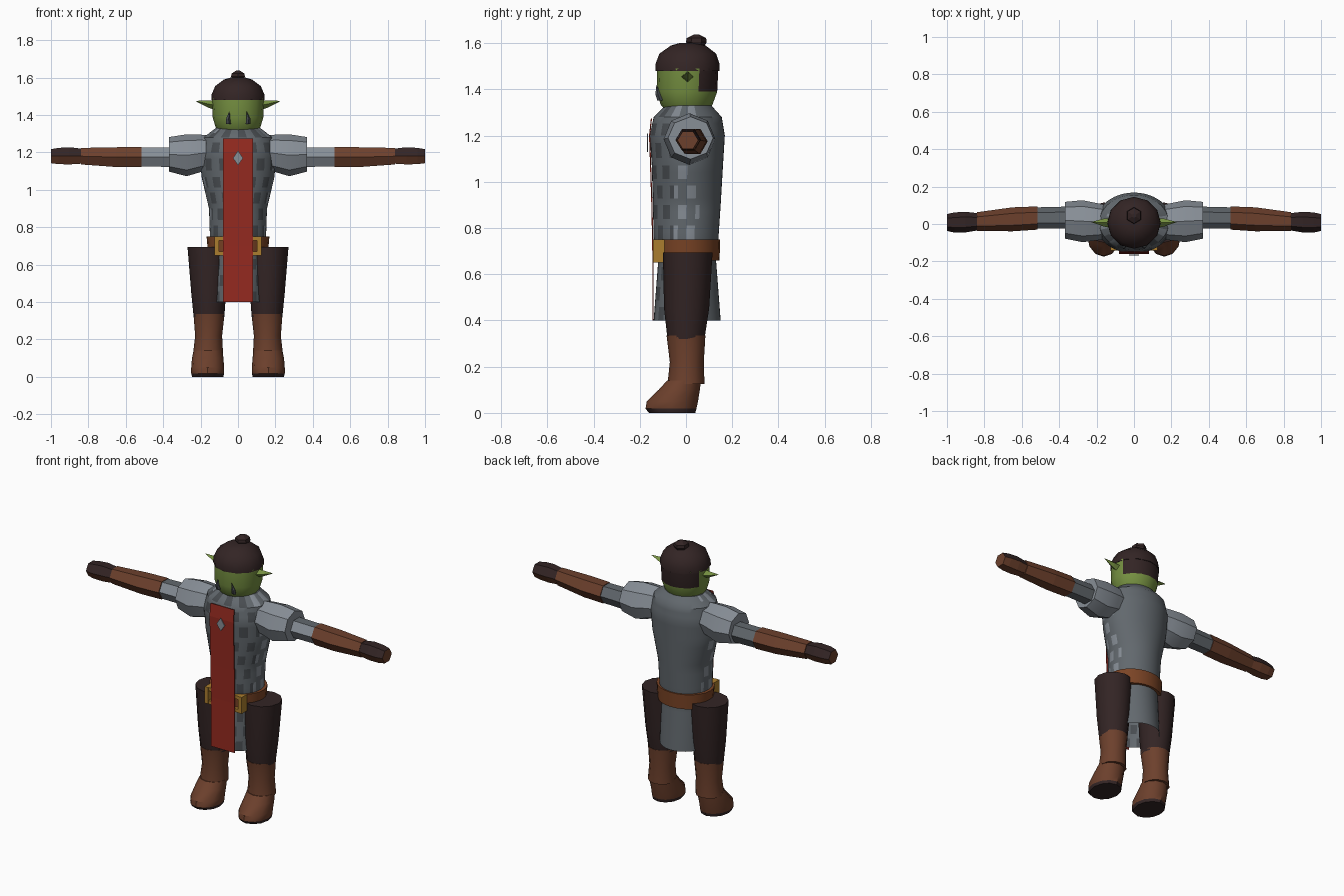
import bpy, bmesh, math
from mathutils import Vector

cube = bpy.data.objects.get("Cube")
if cube:
    bpy.data.objects.remove(cube)


def material(name, r, g, b):
    m = bpy.data.materials.new(name)
    m.use_nodes = True
    # convert display values to linear
    col = [(c / 255) ** 2.2 for c in (r, g, b)] + [1]
    m.diffuse_color = col
    m.node_tree.nodes["Principled BSDF"].inputs["Base Color"].default_value = col
    return m


steel = material("steel", 98, 104, 109)
light = material("light_steel", 134, 141, 149)
dark = material("dark_steel", 74, 78, 82)
red = material("red_cloth", 148, 46, 37)
brown = material("brown_leather", 108, 66, 48)
belt_brown = material("belt_leather", 122, 70, 42)
black = material("dark_brown", 54, 41, 41)
green = material("green_skin", 117, 143, 67)
gold = material("gold", 170, 125, 50)


def finish(name, bm, mats, rule=None, smooth=35):
    bmesh.ops.recalc_face_normals(bm, faces=bm.faces)
    if rule:
        for f in bm.faces:
            f.material_index = rule(f.calc_center_median(), f.normal)
    me = bpy.data.meshes.new(name)
    bm.to_mesh(me)
    bm.free()
    for m in mats:
        me.materials.append(m)
    ob = bpy.data.objects.new(name, me)
    bpy.context.collection.objects.link(ob)
    if smooth:
        bpy.ops.object.select_all(action="DESELECT")
        ob.select_set(True)
        bpy.context.view_layer.objects.active = ob
        bpy.ops.object.shade_smooth_by_angle(angle=math.radians(smooth))
    return ob


def loft(name, rings, mats, n=12, axis="z", rule=None, pattern=None,
         turn=0, bottom=True, smooth=35):
    """Rings are (height, centre a, centre b, radius a, radius b)."""
    bm = bmesh.new()
    rows = []
    for h, a, b, ra, rb in rings:
        row = []
        for i in range(n):
            t = math.tau * (i + turn) / n
            u, v = a + ra * math.cos(t), b + rb * math.sin(t)
            row.append(bm.verts.new((u, v, h) if axis == "z" else (h, u, v)))
        rows.append(row)
    for j in range(len(rows) - 1):
        for i in range(n):
            k = (i + 1) % n
            f = bm.faces.new((rows[j][i], rows[j][k], rows[j + 1][k], rows[j + 1][i]))
            if pattern:
                f.material_index = pattern(i, j, f.calc_center_median())
    if bottom:
        bm.faces.new(rows[0])
    bm.faces.new(rows[-1])
    return finish(name, bm, mats, rule, smooth)


def span(z, x, y0, y1, rx):
    """Ring given by its front and back limits."""
    return (z, x, (y0 + y1) / 2, rx, (y1 - y0) / 2)


def resample(rings, step):
    out = []
    for p, q in zip(rings, rings[1:]):
        k = max(1, round((q[0] - p[0]) / step))
        out += [tuple(Vector(p).lerp(Vector(q), i / k)) for i in range(k)]
    return out + [rings[-1]]


def box(name, centre, size, mat):
    bm = bmesh.new()
    bmesh.ops.create_cube(bm, size=1)
    for v in bm.verts:
        v.co = Vector(c + s * d for c, s, d in zip(centre, size, v.co))
    return finish(name, bm, [mat], smooth=0)


# Mail tunic: staggered scales, dark on the front and light on the sides
def scales(i, j, c):
    if c.y > 0.05 or j % 3 == 2 or (i + 2 * (j // 3 % 2)) % 4 > 1:
        return 0
    return 1 if c.y < -0.06 else 2


tunic = [span(0.40, 0, -0.14, 0.15, 0.14), span(0.66, 0, -0.12, 0.13, 0.135),
         span(0.75, 0, -0.14, 0.14, 0.15), span(0.90, 0, -0.143, 0.15, 0.155),
         span(1.07, 0, -0.148, 0.16, 0.195), span(1.20, 0, -0.157, 0.168, 0.205),
         span(1.28, 0, -0.14, 0.155, 0.185), span(1.33, 0, -0.09, 0.11, 0.12)]
loft("tunic", resample(tunic, 0.03), [steel, dark, light], 48,
     pattern=scales, bottom=False)

# Belt and buckle
loft("belt", [span(0.66, 0, -0.135, 0.145, 0.16), span(0.75, 0, -0.14, 0.148, 0.168)],
     [belt_brown], 24)
for z in (0.66, 0.74):
    box("buckle_bar", (0, -0.121, z), (0.25, 0.04, 0.02), gold)
for s in (-1, 1):
    box("buckle_side", (s * 0.113, -0.118, 0.70), (0.024, 0.05, 0.1), gold)

# Tabard with a pale diamond
bm = bmesh.new()
edges = []
for z, y in ((1.275, -0.152), (1.2, -0.16), (0.9, -0.15), (0.7, -0.146), (0.4, -0.146)):
    edges.append([bm.verts.new((s * 0.08, y, z)) for s in (-1, 1)])
for a, b in zip(edges, edges[1:]):
    bm.faces.new((a[0], b[0], b[1], a[1]))
tabard = finish("tabard", bm, [red], smooth=0)
tabard.modifiers.new("thickness", "SOLIDIFY").thickness = 0.005
bm = bmesh.new()
bm.faces.new([bm.verts.new(p) for p in ((0, -0.164, 1.21), (-0.027, -0.164, 1.17),
                                        (0, -0.164, 1.13), (0.027, -0.164, 1.17))])
emblem = finish("tabard_diamond", bm, [light], smooth=0)
emblem.modifiers.new("thickness", "SOLIDIFY").thickness = 0.004

# Head, painted dark where the hair runs down the back
loft("head", [span(1.31, 0, -0.09, 0.10, 0.10), span(1.335, 0, -0.11, 0.115, 0.12),
              span(1.39, 0, -0.127, 0.135, 0.136), span(1.49, 0, -0.125, 0.14, 0.14)],
     [green, black], 16, rule=lambda c, n: int(c.y > 0.04 and c.z > 1.39))
# Hair cap and top knot
loft("hair_cap", [span(1.48, 0, -0.132, 0.145, 0.143), span(1.51, 0, -0.132, 0.145, 0.141),
                  span(1.555, 0, -0.115, 0.13, 0.122), span(1.59, 0, -0.065, 0.085, 0.075),
                  span(1.60, 0, -0.03, 0.05, 0.04)], [black], 12)
loft("top_knot", [(1.58, 0, 0.045, 0.03, 0.03), (1.605, 0, 0.045, 0.043, 0.045),
                  (1.622, 0, 0.045, 0.04, 0.042), (1.637, 0, 0.045, 0.012, 0.012)],
     [black], 6, turn=0.5, smooth=0)

for s, side in ((1, "left"), (-1, "right")):
    # Ear and tusk
    loft(side + "_ear", [(s * 0.12, 0.005, 1.452, 0.028, 0.026),
                         (s * 0.165, 0.008, 1.46, 0.02, 0.018),
                         (s * 0.226, 0.01, 1.475, 0.001, 0.001)],
         [green], 4, "x", smooth=0)
    loft(side + "_tusk", [(1.352, s * 0.052, -0.112, 0.014, 0.013),
                          (1.38, s * 0.054, -0.122, 0.012, 0.011),
                          (1.42, s * 0.046, -0.127, 0.001, 0.001)], [dark], 5, smooth=0)

    # Shoulder guard, sleeve, bracer and hand
    loft(side + "_shoulder_guard", [(s * 0.14, 0.01, 1.20, 0.09, 0.09),
                                    (s * 0.20, 0.012, 1.195, 0.10, 0.10),
                                    (s * 0.275, 0.015, 1.185, 0.112, 0.112),
                                    (s * 0.37, 0.02, 1.19, 0.098, 0.092)],
         [light], 8, "x")
    loft(side + "_sleeve", [(s * 0.36, 0.035, 1.175, 0.058, 0.06),
                            (s * 0.52, 0.033, 1.175, 0.056, 0.058)],
         [steel, light], 6, "x", rule=lambda c, n: int(n.y < -0.3), smooth=0)
    loft(side + "_bracer", [(s * 0.515, 0.032, 1.175, 0.062, 0.062),
                            (s * 0.65, 0.025, 1.175, 0.064, 0.061),
                            (s * 0.84, 0.013, 1.18, 0.05, 0.051)],
         [brown], 6, "x", smooth=0)
    loft(side + "_hand", [(s * 0.835, 0.012, 1.18, 0.046, 0.046),
                          (s * 0.90, 0.01, 1.182, 0.055, 0.053),
                          (s * 0.96, 0.008, 1.181, 0.054, 0.05),
                          (s * 1.0, 0.008, 1.18, 0.045, 0.043)],
         [brown, black], 6, "x", rule=lambda c, n: int(n.z > 0.4), smooth=0)

    # Trouser leg, boot shaft and boot foot
    loft(side + "_trouser_leg", [span(0.32, s * 0.155, -0.08, 0.08, 0.082),
                                 span(0.45, s * 0.157, -0.095, 0.10, 0.093),
                                 span(0.695, s * 0.16, -0.10, 0.115, 0.11)], [black], 12)
    loft(side + "_boot_shaft", [span(0.125, s * 0.16, -0.08, 0.08, 0.08),
                                span(0.22, s * 0.157, -0.07, 0.077, 0.072),
                                span(0.335, s * 0.155, -0.084, 0.084, 0.083)], [brown], 12)
    loft(side + "_boot_foot", [span(0.0, s * 0.162, -0.16, 0.04, 0.083),
                               span(0.018, s * 0.162, -0.175, 0.045, 0.088),
                               span(0.05, s * 0.162, -0.17, 0.052, 0.088),
                               span(0.10, s * 0.162, -0.118, 0.06, 0.084),
                               span(0.14, s * 0.16, -0.082, 0.065, 0.078)],
         [brown, black], 12, rule=lambda c, n: int(c.z < 0.017))
